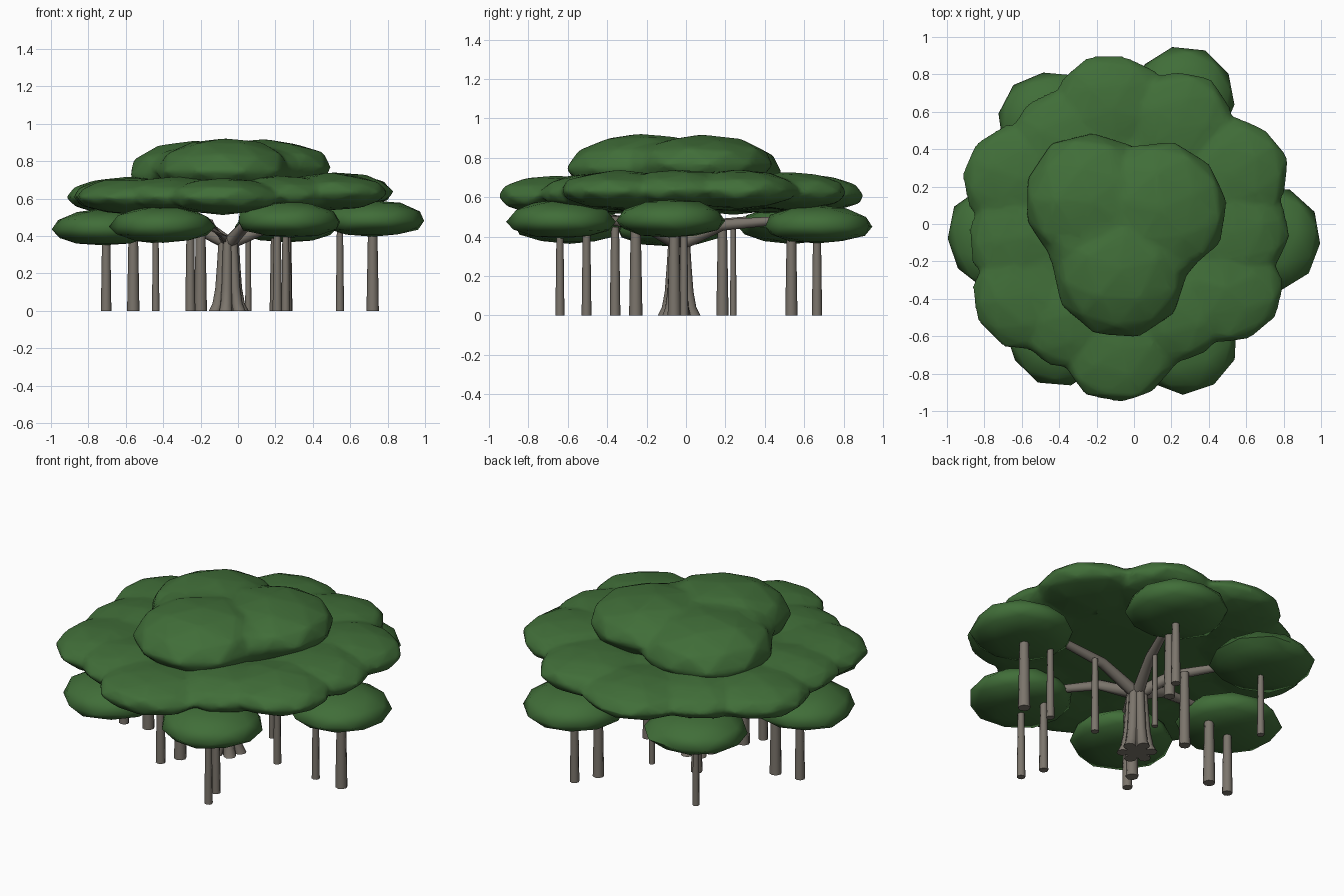
import bpy, bmesh, math, random
from mathutils import Vector

if "Cube" in bpy.data.objects:
    bpy.data.objects.remove(bpy.data.objects["Cube"])

random.seed(4)


def material(name, rgb):
    m = bpy.data.materials.new(name)
    m.diffuse_color = (*rgb, 1)
    m.use_nodes = True
    m.node_tree.nodes["Principled BSDF"].inputs["Base Color"].default_value = m.diffuse_color
    return m


LEAF = material("leaf green", (0.052, 0.155, 0.040))
BARK = material("grey brown bark", (0.200, 0.178, 0.150))


def finish(name, bm, mat, angle):
    bmesh.ops.recalc_face_normals(bm, faces=bm.faces)
    mesh = bpy.data.meshes.new(name)
    bm.to_mesh(mesh)
    bm.free()
    mesh.materials.append(mat)
    ob = bpy.data.objects.new(name, mesh)
    bpy.context.collection.objects.link(ob)
    bpy.ops.object.select_all(action='DESELECT')
    ob.select_set(True)
    bpy.context.view_layer.objects.active = ob
    bpy.ops.object.shade_smooth_by_angle(angle=math.radians(angle))
    return ob


def add_clump(bm, centre, size, detail=2, blunt=1.0):
    """Flattened, slightly uneven ball; size is x, y, up, down."""
    new = bmesh.ops.create_icosphere(bm, subdivisions=detail, radius=1)["verts"]
    turn = random.uniform(0, math.tau)
    c, s = math.cos(turn), math.sin(turn)
    for v in new:
        flat = math.hypot(v.co.x, v.co.y)
        k = flat ** (blunt - 1) if flat > 0.01 else 1  # blunt < 1 squares the rim
        x, y, z = Vector((v.co.x * k, v.co.y * k, v.co.z)) * random.uniform(0.98, 1.05)
        v.co = Vector(((c * x - s * y) * size[0], (s * x + c * y) * size[1],
                       z * (size[2] if z > 0 else size[3]))) + Vector(centre)


def merged_tier(name, core, clumps):
    """One continuous mass of foliage fused from a core and its clumps."""
    bm = bmesh.new()
    add_clump(bm, *core, detail=3, blunt=0.6)
    for centre, size in clumps:
        add_clump(bm, centre, size)
    ob = finish(name, bm, LEAF, 60)
    fuse = ob.modifiers.new("fuse", 'REMESH')
    fuse.mode = 'VOXEL'
    fuse.voxel_size = 0.016
    fuse.use_smooth_shade = True
    blend = ob.modifiers.new("blend", 'SMOOTH')
    blend.factor, blend.iterations = 0.5, 6
    thin = ob.modifiers.new("thin", 'DECIMATE')
    thin.ratio = 0.12


def tube(name, points, radii, sides=8):
    """Capped tube through points."""
    bm = bmesh.new()
    pts = [Vector(p) for p in points]
    rings = []
    for i, (p, r) in enumerate(zip(pts, radii)):
        d = (pts[min(i + 1, len(pts) - 1)] - pts[max(i - 1, 0)]).normalized()
        u = d.cross(Vector((0, 1, 0) if abs(d.y) < 0.8 else (1, 0, 0))).normalized()
        w = d.cross(u)
        if abs(d.z) > 0.9:  # keep upright tubes cut level
            u, w = Vector((1, 0, 0)), Vector((0, 1, 0))
        angles = [math.tau * k / sides for k in range(sides)]
        rings.append([bm.verts.new(p + u * r * math.cos(a) + w * r * math.sin(a))
                      for a in angles])
    for a, b in zip(rings, rings[1:]):
        for k in range(sides):
            n = (k + 1) % sides
            bm.faces.new((a[k], a[n], b[n], b[k]))
    bm.faces.new(rings[0][::-1])
    bm.faces.new(rings[-1])
    finish(name, bm, BARK, 50)


# Lower ring of foliage
for i, c in enumerate([(0.72, -0.08, 0.48), (0.26, 0.67, 0.45), (-0.45, 0.54, 0.45),
                       (-0.72, -0.07, 0.435), (-0.40, -0.59, 0.45), (0.27, -0.63, 0.475)]):
    bm = bmesh.new()
    add_clump(bm, c, (0.28, 0.275, 0.11, 0.085))
    finish(f"lower_foliage_{i + 1}", bm, LEAF, 60)

# Middle tier: a broad core with a ring of clumps
RING = [(0.52, 0.27, 0.635), (0.23, 0.52, 0.625), (-0.12, 0.61, 0.61),
        (-0.61, 0.24, 0.605), (-0.56, -0.38, 0.605), (-0.08, -0.66, 0.605),
        (0.49, -0.34, 0.63), (0.22, -0.44, 0.62), (-0.33, -0.48, 0.61),
        (-0.36, 0.42, 0.61), (0.52, -0.04, 0.635), (-0.58, -0.07, 0.61)]
merged_tier("middle_foliage", ((-0.04, 0.0, 0.615), (0.66, 0.64, 0.09, 0.085)),
            [(c, (0.31, 0.30, 0.105, 0.092)) for c in RING])

# Crown: a core with three clumps
merged_tier("crown_foliage", ((-0.05, -0.03, 0.75), (0.42, 0.41, 0.14, 0.13)),
            [((-0.23, 0.12, 0.725), (0.365, 0.365, 0.185, 0.13)),
             ((0.14, 0.08, 0.765), (0.365, 0.365, 0.15, 0.14)),
             ((-0.07, -0.24, 0.745), (0.365, 0.365, 0.18, 0.14))])

# Trunk: a core wrapped in a bundle of flared stems
TX, TY = -0.05, -0.035
tube("trunk_core", [(TX, TY, 0), (TX, TY, 0.2), (TX, TY, 0.4)], (0.065, 0.05, 0.04))
for i in range(6):
    a = math.tau * (i + 0.3) / 6
    stem = [(TX + q * math.cos(a), TY + q * math.sin(a), z)
            for q, z in ((0.076, 0), (0.058, 0.04), (0.046, 0.12), (0.038, 0.25), (0.031, 0.39))]
    tube(f"trunk_stem_{i + 1}", stem, (0.034, 0.031, 0.028, 0.026, 0.024))

# Spreading branches
for i, (x, y, z) in enumerate([(0.50, -0.03, 0.49), (0.15, 0.45, 0.48), (-0.33, 0.30, 0.48),
                               (-0.48, -0.06, 0.46), (-0.28, -0.40, 0.49), (0.17, -0.45, 0.49)]):
    start = Vector((TX, TY, 0.36))
    end = Vector((x, y, z))
    mid = start.lerp(end, 0.45) + Vector((0, 0, 0.045))
    tube(f"branch_{i + 1}", [start, mid, end], (0.035, 0.029, 0.022))

# Hanging prop roots: x, y, radius
ROOTS = [(0.72, -0.06, 0.033), (0.545, -0.05, 0.022), (0.265, -0.01, 0.022),
         (0.265, 0.665, 0.026), (0.20, 0.535, 0.031), (0.055, 0.24, 0.017),
         (-0.20, 0.185, 0.031), (-0.44, 0.535, 0.020), (-0.56, -0.04, 0.033),
         (-0.705, -0.06, 0.028), (-0.20, -0.255, 0.034), (-0.255, -0.36, 0.027),
         (0.21, -0.505, 0.025), (0.255, -0.64, 0.023)]
for i, (x, y, r) in enumerate(ROOTS):
    tube(f"prop_root_{i + 1}", [(x, y, 0), (x, y, 0.22), (x, y, 0.45)],
         (r, r * 0.88, r * 0.75))
